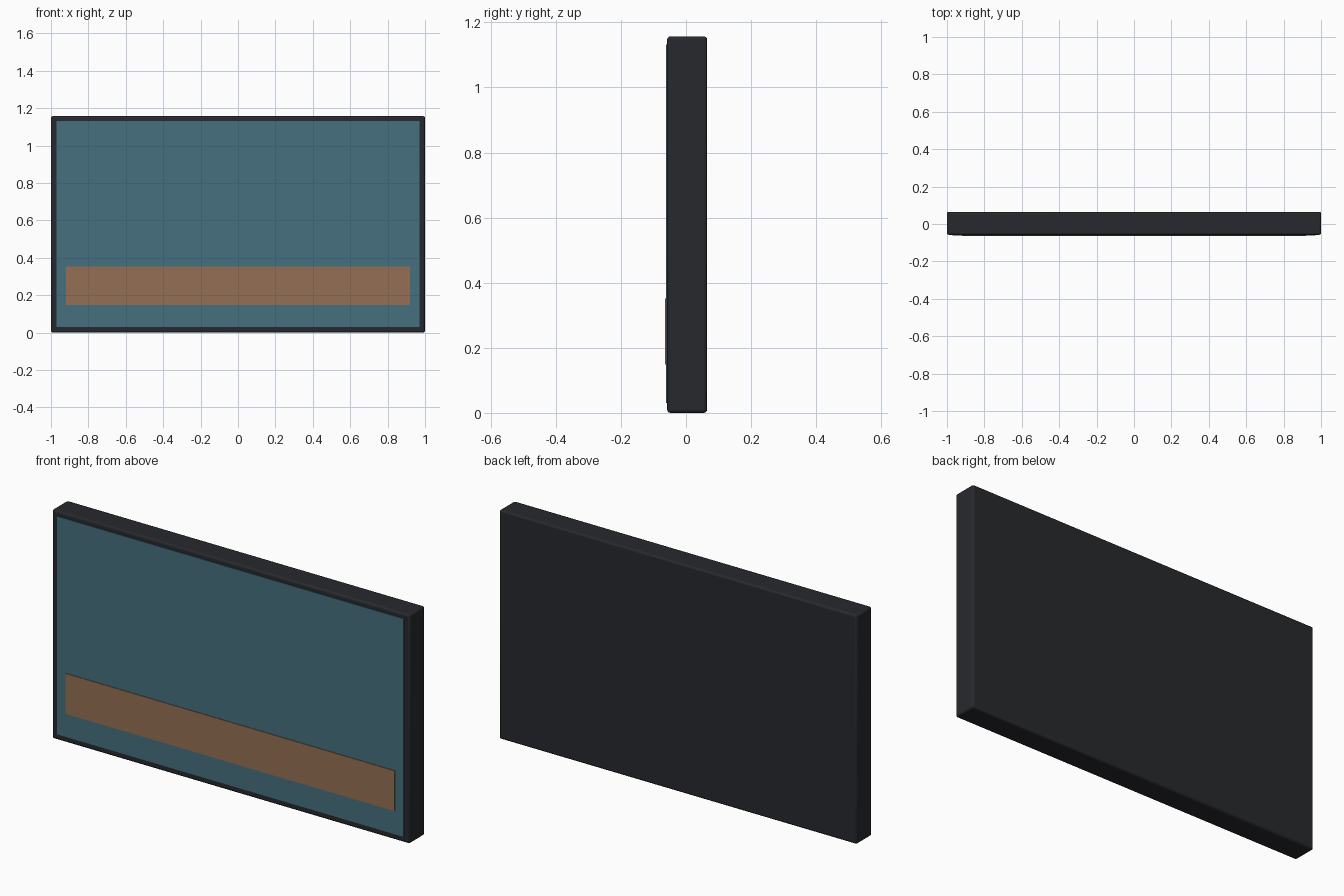
import bpy
import math

if "Cube" in bpy.data.objects:
    bpy.data.objects.remove(bpy.data.objects["Cube"])


def material(name, rgb):
    m = bpy.data.materials.new(name)
    m.diffuse_color = (*rgb, 1)
    m.use_nodes = True
    m.node_tree.nodes["Principled BSDF"].inputs["Base Color"].default_value = m.diffuse_color
    return m


def box(name, x, y, z, mat, bevel=0.0):
    """Box spanning the (min, max) ranges on each axis."""
    spans = (x, y, z)
    bpy.ops.mesh.primitive_cube_add(size=1, location=[(a + b) / 2 for a, b in spans])
    ob = bpy.context.object
    ob.name = name
    ob.scale = [b - a for a, b in spans]
    bpy.ops.object.transform_apply(location=False, rotation=False, scale=True)
    ob.data.materials.append(mat)
    if bevel:
        mod = ob.modifiers.new("Bevel", "BEVEL")
        mod.width = bevel
        mod.segments = 3
        bpy.ops.object.shade_smooth_by_angle(angle=math.radians(35))
    return ob


dark = material("dark_casing", (0.02, 0.022, 0.026))
teal = material("teal_screen", (0.06, 0.16, 0.21))
brown = material("brown_strip", (0.30, 0.16, 0.09))

# Casing with softened edges
box("casing", (-1, 1), (-0.058, 0.065), (0, 1.157), dark, 0.01)
# Screen panel slightly proud of the casing
box("screen", (-0.97, 0.97), (-0.062, -0.057), (0.03, 1.132), teal)
# Lower banner strip on the screen
box("banner_strip", (-0.92, 0.92), (-0.065, -0.061), (0.148, 0.352), brown)
